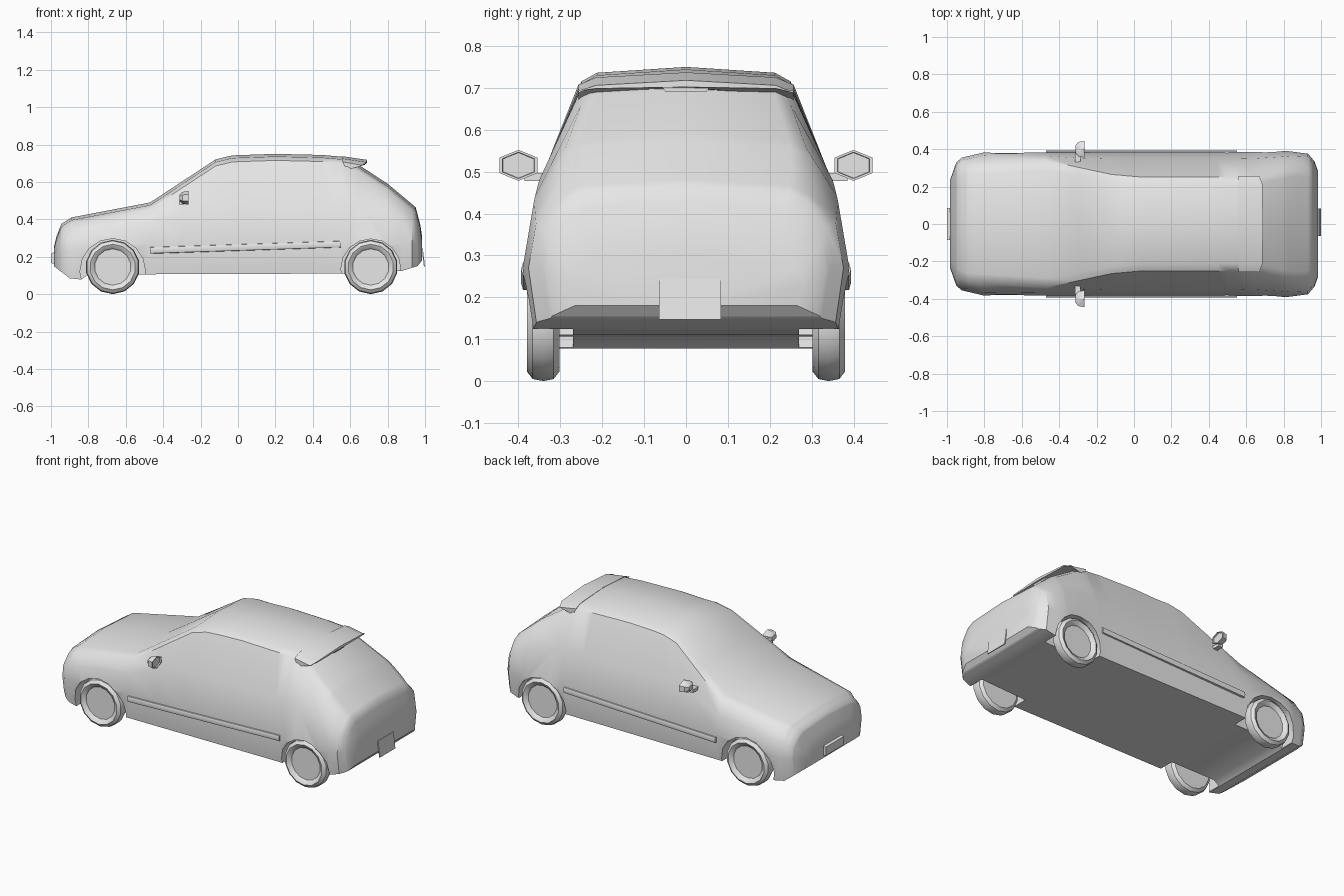
import bpy, bmesh
from math import sin, cos, pi

cube = bpy.data.objects.get("Cube")
if cube:
    bpy.data.objects.remove(cube, do_unlink=True)

grey = bpy.data.materials.new("plain_grey")
grey.use_nodes = True
grey.diffuse_color = (0.8, 0.8, 0.8, 1)
grey.node_tree.nodes["Principled BSDF"].inputs["Base Color"].default_value = (0.8, 0.8, 0.8, 1)


def smooth(obj, angle=0.65):
    bpy.ops.object.select_all(action="DESELECT")
    obj.select_set(True)
    bpy.context.view_layer.objects.active = obj
    bpy.ops.object.shade_smooth_by_angle(angle=angle)


def loft(name, rings):
    """Bridge closed rings of points in order and cap both ends."""
    bm = bmesh.new()
    rows = [[bm.verts.new(p) for p in ring] for ring in rings]
    n = len(rows[0])
    for a, b in zip(rows, rows[1:]):
        for i in range(n):
            j = (i + 1) % n
            bm.faces.new((a[i], a[j], b[j], b[i]))
    bm.faces.new(rows[0])
    bm.faces.new(rows[-1])
    bmesh.ops.recalc_face_normals(bm, faces=bm.faces)
    mesh = bpy.data.meshes.new(name)
    bm.to_mesh(mesh)
    bm.free()
    mesh.materials.append(grey)
    obj = bpy.data.objects.new(name, mesh)
    bpy.context.collection.objects.link(obj)
    return obj


def circle(x, y, z, r, n):
    """Ring around the y axis with one corner straight down."""
    return [(x + r * sin(2 * pi * i / n), y, z - r * cos(2 * pi * i / n)) for i in range(n)]


def at(table, x):
    """Linear interpolation in a list of (x, value) pairs."""
    for (x0, v0), (x1, v1) in zip(table, table[1:]):
        if x <= x1:
            return v0 + (v1 - v0) * (x - x0) / (x1 - x0)
    return table[-1][1]


# Body outlines along the length: top line, underside, half width, roof edge
top = [(-.985, .25), (-.97, .31), (-.945, .375), (-.89, .41), (-.47, .49), (-.12, .72),
       (-.03, .742), (.2, .75), (.45, .744), (.58, .733), (.64, .695), (.8, .59),
       (.95, .465), (.975, .37), (.985, .3)]
under = [(-.985, .15), (-.9, .085), (-.84, .078), (-.8, .105), (.55, .11), (.88, .125),
         (.96, .15), (.985, .18)]
width = [(-.985, .23), (-.95, .33), (-.92, .355), (-.8, .383), (.5, .383), (.82, .39),
         (.93, .376), (.965, .335), (.985, .28)]
edge = [(-.985, .2), (-.945, .28), (-.89, .31), (-.47, .34), (-.12, .265), (.05, .25),
        (.64, .25), (.85, .3), (.95, .29), (.985, .26)]


def section(x):
    zt, zb, w, we = (at(t, x) for t in (top, under, width, edge))
    ze = zt - .035
    zm = min(.27, zb + .5 * (ze - zb))
    zs = min(.48, zm + .6 * (ze - zm))
    half = [(.95 * w, zb), (w, zm), (w - .17 * (zs - zm), zs), (we, ze), (.85 * we, zt - .014)]
    return ([(x, 0, zb)] + [(x, y, z) for y, z in half] + [(x, 0, zt)]
            + [(x, -y, z) for y, z in reversed(half)])


stations = sorted({x for t in (top, under, width) for x, v in t} | {-.3, .05})
body = loft("body", [section(x) for x in stations])

# Wheel arches, cut out of the body
axles = {"front": (-.67, .175, .122), "rear": (.71, .16, .135)}
for s in (1, -1):
    for end, (x, r, z) in axles.items():
        cutter = loft("arch_cutter", [circle(x, s * y, z, r, 16) for y in (.27, .5)])
        cutter.hide_render = True
        mod = body.modifiers.new("arch", "BOOLEAN")
        mod.operation = "DIFFERENCE"
        mod.solver = "EXACT"
        mod.object = cutter
        bpy.context.view_layer.objects.active = body
        bpy.ops.object.modifier_apply(modifier=mod.name)
        bpy.data.objects.remove(cutter, do_unlink=True)
smooth(body)

# Wheels: flat rim disc inside a rounded tyre
tyre = [(.097, .362), (.103, .37), (.122, .38), (.14, .366), (.145, .34), (.14, .316), (.122, .302)]
for side, s in (("left", -1), ("right", 1)):
    for end, (x, r, z) in axles.items():
        smooth(loft(f"{end}_{side}_wheel", [circle(x, s * y, .145, r, 14) for r, y in tyre]))

    # Rubbing strip along the doors
    def strip_ring(x, z):
        prof = [(.375, -.018), (.389, -.016), (.394, 0), (.389, .016), (.375, .018)]
        return [(x, s * y, z + dz) for y, dz in prof]
    smooth(loft(f"{side}_side_strip", [strip_ring(-.47, .234), strip_ring(.55, .267)]))

    # Door mirror: hexagonal shell, recessed glass and a short arm
    def hexagon(x, k):
        return [(x, s * (.4 + k * .052 * cos(a * pi / 3 + pi / 6)),
                 .515 + k * .037 * sin(a * pi / 3 + pi / 6)) for a in range(6)]
    shell = [(-.313, .45), (-.298, .85), (-.265, 1), (-.265, .85), (-.272, .82)]
    smooth(loft(f"{side}_mirror", [hexagon(x, k) for x, k in shell]))
    loft(f"{side}_mirror_arm", [[(x, s * y, z) for x, z in
         ((-.315, .478), (-.285, .478), (-.285, .497), (-.315, .497))] for y in (.325, .385)])

# Roof spoiler overhanging the rear window
spans = [(-.257, .03, .02), (-.215, .012, .004), (0, 0, 0), (.215, .012, .004), (.257, .03, .02)]
smooth(loft("roof_spoiler", [[(.56, y, .737 - d), (.69 - back, y, .718 - d),
       (.69 - back, y, .704 - d * .3 - .002), (.58, y, .695 - d)] for y, d, back in spans]), .5)
loft("brake_light_housing", [[(x, y * k, z) for y, z in
     ((-.048, .69), (.048, .69), (.065, .712), (-.065, .712))] for x, k in ((.6, 1), (.68, 1))])

# Number plates
loft("rear_plate", [[(x, y, .245), (x + .012, y, .147), (x + .018, y, .147), (x + .006, y, .245)]
     for x, y in ((.982, -.065), (.982, .083))])
loft("front_plate", [[(-1, y, .167), (-1, y, .218), (-.98, y, .225), (-.98, y, .16)]
     for y in (-.085, .085)])
